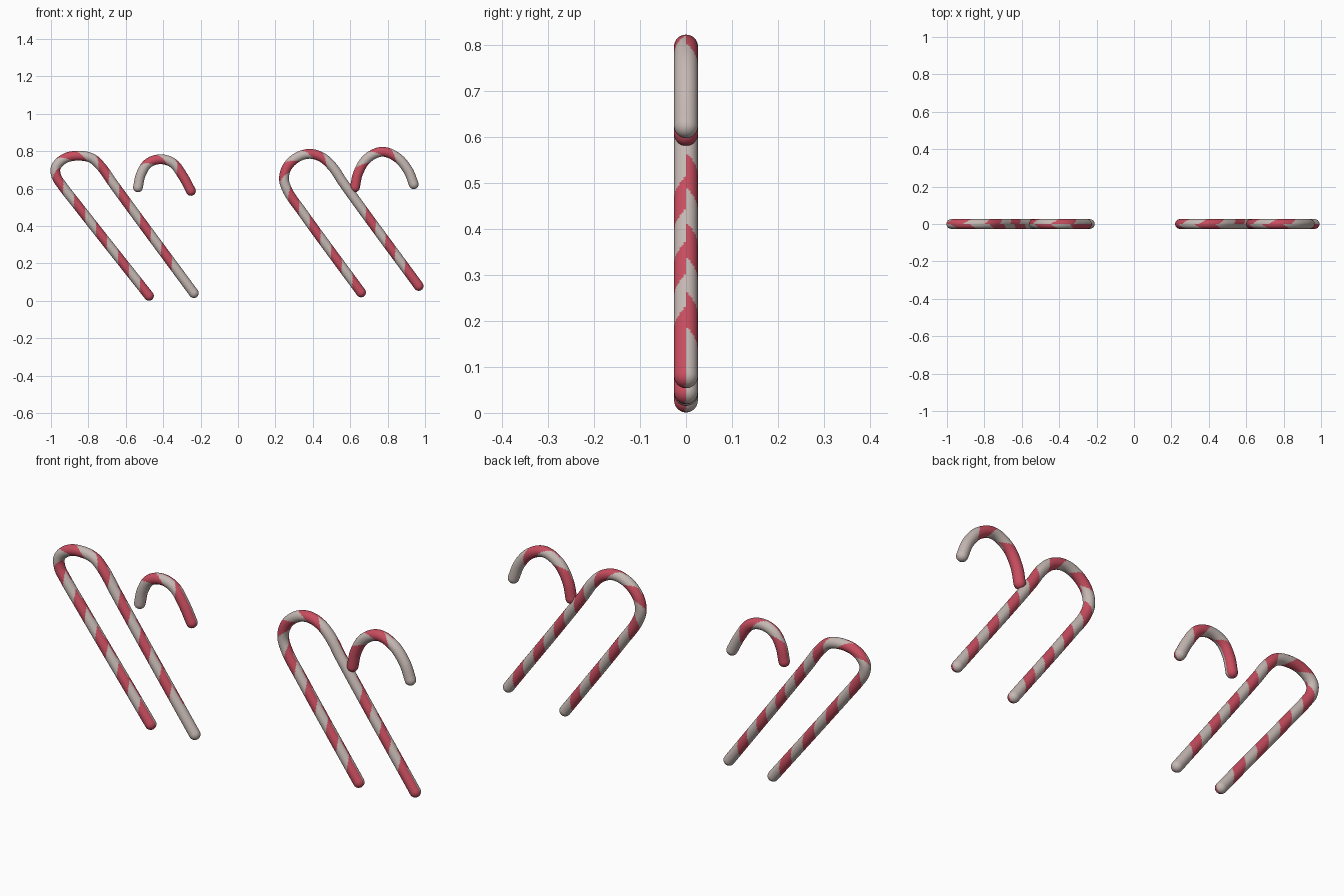
import bpy, bmesh, math
from mathutils import Vector

if "Cube" in bpy.data.objects:
    bpy.data.objects.remove(bpy.data.objects["Cube"])

R = 0.026        # stick radius
SIDES = 32


def material(name, rgb):
    m = bpy.data.materials.new(name)
    m.diffuse_color = (*rgb, 1)
    m.use_nodes = True
    m.node_tree.nodes["Principled BSDF"].inputs["Base Color"].default_value = m.diffuse_color
    return m


CREAM = material("cream_white", (0.56, 0.48, 0.45))
RED = material("candy_red", (0.58, 0.075, 0.115))


def smooth_path(pts, step=0.004):
    """Hermite curve through the points, then evenly spaced samples."""
    p = [Vector((x, 0, z)) for x, z in pts]
    p = [2 * p[0] - p[1]] + p + [2 * p[-1] - p[-2]]
    fine = []
    for a, b, c, d in zip(p, p[1:], p[2:], p[3:]):
        chord = (c - b).length
        m1 = ((c - b).normalized() + (b - a).normalized()).normalized() * chord
        m2 = ((d - c).normalized() + (c - b).normalized()).normalized() * chord
        n = max(10, int(chord / 0.0008))
        for i in range(n):
            t = i / n
            fine.append(b * (2*t**3 - 3*t**2 + 1) + m1 * (t**3 - 2*t**2 + t)
                        + c * (3*t**2 - 2*t**3) + m2 * (t**3 - t**2))
    fine.append(p[-2])
    out, travelled = [fine[0]], 0.0
    for a, b in zip(fine, fine[1:]):
        travelled += (b - a).length
        if travelled >= step:
            out.append(b)
            travelled = 0.0
    return out


def turns_at(s, keys):
    """Stripe phase along the stick: .5 puts red in the middle, 0 puts cream."""
    for (s0, t0), (s1, t1) in zip(keys, keys[1:]):
        if s <= s1:
            return t0 + (t1 - t0) * (s - s0) / (s1 - s0)
    return keys[-1][1]


def candy(name, pts, front, back):
    """Round-ended stick with slanted stripes, phased separately front and back."""
    path = smooth_path(pts)
    rings, s = [], 0.0
    last = len(path) - 1
    caps = [math.radians(a) for a in (8, 25, 40, 55, 72)]
    for i, c in enumerate(path):
        t = (path[min(i + 1, last)] - path[max(i - 1, 0)]).normalized()
        if i:
            s += (c - path[i - 1]).length
        if i == 0:
            rings += [(c - t * R * math.cos(a), t, R * math.sin(a), s) for a in caps]
        rings.append((c, t, R, s))
        if i == last:
            rings += [(c + t * R * math.cos(a), t, R * math.sin(a), s)
                      for a in reversed(caps)]
    bm = bmesh.new()
    loops = []
    y = Vector((0, 1, 0))
    angles = [math.tau * k / SIDES for k in range(SIDES)]
    for c, t, r, s in rings:
        side = t.cross(y)
        loops.append([bm.verts.new(c + r * (side * math.cos(a) + y * math.sin(a)))
                      for a in angles])
    # stripe rule: red where the phase falls in the first half turn
    for a, b, ra, rb in zip(loops, loops[1:], rings, rings[1:]):
        s = (ra[3] + rb[3]) / 2
        for k in range(SIDES):
            n = (k + 1) % SIDES
            f = bm.faces.new((a[k], a[n], b[n], b[k]))
            u = (k + 0.5) / SIDES
            if u < 0.5:
                phase = -u - turns_at(s, back)
            else:
                phase = u - turns_at(s, front)
            f.material_index = int(phase % 1 < 0.5)
    bm.faces.new(loops[0])
    bm.faces.new(loops[-1])
    for f in bm.faces:
        f.smooth = True
    bmesh.ops.recalc_face_normals(bm, faces=bm.faces)
    me = bpy.data.meshes.new(name)
    bm.to_mesh(me)
    bm.free()
    me.materials.append(CREAM)
    me.materials.append(RED)
    ob = bpy.data.objects.new(name, me)
    bpy.context.collection.objects.link(ob)


# left pair: long bent stick and short loose hook
candy("left_bent_stick",
      [(-.476, .027), (-.866, .521), (-.941, .618), (-.971, .666), (-.974, .714),
       (-.925, .762), (-.85, .776), (-.781, .762), (-.733, .719), (-.668, .628),
       (-.235, .04)],
      [(0, .5), (.03, .5), (1.83, -9)],
      [(0, 0), (.03, 0), (1.05, -5), (1.92, -10)])
candy("left_short_hook",
      [(-.535, .607), (-.519, .676), (-.481, .735), (-.417, .757), (-.35, .738),
       (-.294, .666), (-.25, .585)],
      [(0, 0), (.10, 0), (.36, -1.5)],
      [(0, .5), (.08, .5), (.40, -1)])

# right pair: long bent stick and short hook joined to it
candy("right_bent_stick",
      [(.658, .045), (.337, .484), (.267, .586), (.246, .65), (.262, .714),
       (.316, .767), (.385, .786), (.449, .767), (.503, .719), (.561, .634),
       (.968, .077)],
      [(0, .5), (.03, .5), (1.09, -5), (1.36, -5), (1.80, -7.5)],
      [(0, 0), (.03, 0), (.92, -5), (1.86, -10)])
candy("right_short_hook",
      [(.625, .607), (.642, .682), (.690, .760), (.77, .797), (.85, .767),
       (.909, .698), (.94, .623)],
      [(0, .5), (.08, .5), (.38, -1)],
      [(0, .5), (.12, .5), (.42, -1)])
